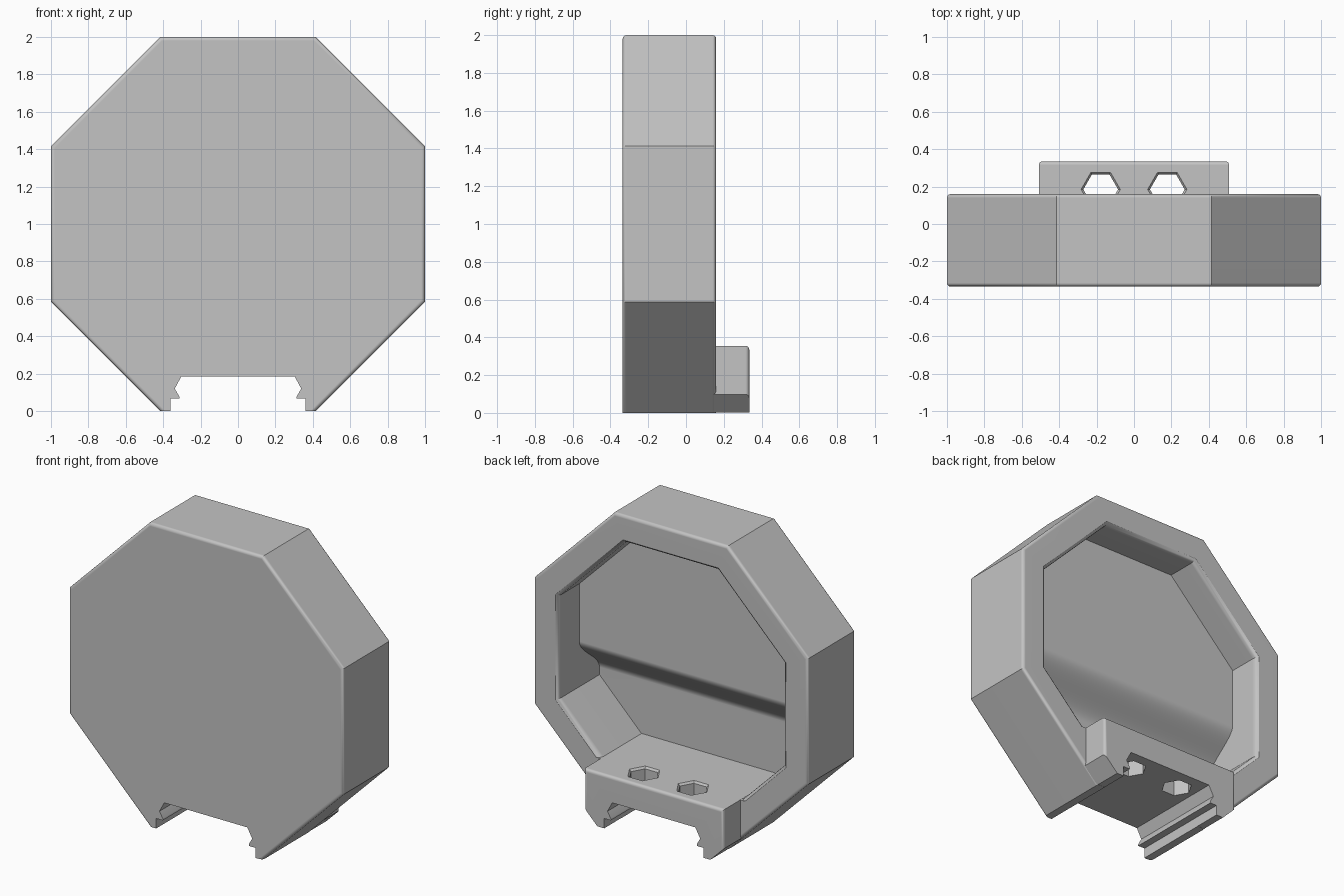
import bpy
import bmesh
import math
from mathutils import Vector

cube = bpy.data.objects.get("Cube")
if cube:
    bpy.data.objects.remove(cube, do_unlink=True)

grey = bpy.data.materials.new("plain_grey")
grey.use_nodes = True
colour = (0.55, 0.55, 0.55, 1)
grey.diffuse_color = colour
grey.node_tree.nodes["Principled BSDF"].inputs["Base Color"].default_value = colour


def loft(name, sections, bevel=0, pick=None):
    """Closed solid through matching rings of points, with chosen edges rounded."""
    bm = bmesh.new()
    rings = [[bm.verts.new(p) for p in s] for s in sections]
    n = len(rings[0])
    for a, b in zip(rings, rings[1:]):
        for i in range(n):
            j = (i + 1) % n
            bm.faces.new((a[i], a[j], b[j], b[i]))
    bm.faces.new(rings[0])
    bm.faces.new(rings[-1])
    bmesh.ops.recalc_face_normals(bm, faces=bm.faces)
    if bevel:
        edges = [e for e in bm.edges if pick(*[v.co for v in e.verts])]
        bmesh.ops.bevel(bm, geom=edges, offset=bevel, segments=4,
                        profile=0.5, affect='EDGES')
    mesh = bpy.data.meshes.new(name)
    bm.to_mesh(mesh)
    bm.free()
    mesh.materials.append(grey)
    obj = bpy.data.objects.new(name, mesh)
    bpy.context.collection.objects.link(obj)
    return obj


def combine(target, tool, operation):
    """Apply an exact boolean and discard the tool."""
    mod = target.modifiers.new("cut", 'BOOLEAN')
    mod.operation = operation
    mod.solver = 'EXACT'
    mod.object = tool
    bpy.context.view_layer.objects.active = target
    bpy.ops.object.modifier_apply(modifier=mod.name)
    bpy.data.objects.remove(tool, do_unlink=True)


def octagon(apothem, y):
    r = apothem / math.cos(math.pi / 8)
    angles = [math.pi / 8 + k * math.pi / 4 for k in range(8)]
    return [Vector((r * math.cos(a), y, 1 + r * math.sin(a))) for a in angles]


def along_y(points, y):
    return [Vector((x, y, z)) for x, z in points]


def mirrored(points):
    return points + [(-x, z) for x, z in reversed(points)]


# Octagonal housing with rounded front and back rims
FRONT, BACK, END = -0.335, 0.16, 0.335
housing = loft("octagonal_housing", [octagon(1, FRONT), octagon(1, BACK)], 0.02,
               lambda a, b: abs(a.y - b.y) < 0.01 and max(a.z, b.z) > 0.01)

# Recess opening to the back, with a flared lip
lip = [(0.82, -0.5), (0.82, 0.125), (0.823, 0.14), (0.829, 0.152),
       (0.84, BACK), (0.84, 0.5)]
recess = loft("recess_cutter", [octagon(a, y) for a, y in lip])

# Recess floor: shallow above, sweeping smoothly to a deeper pocket below
SHELF, DEEP, LOW, HIGH = -0.06, -0.27, 0.71, 0.96
side = [(0.6, 0.354), (DEEP, 0.354)]
for k in range(17):
    t = k / 16
    s = t * t * (3 - 2 * t)
    side.append((DEEP + (SHELF - DEEP) * s, LOW + (HIGH - LOW) * t))
side += [(SHELF, 2.2), (0.6, 2.2)]
sweep = loft("recess_floor", [[Vector((x, y, z)) for y, z in side] for x in (-1.2, 1.2)])
combine(recess, sweep, 'INTERSECT')
combine(housing, recess, 'DIFFERENCE')

# Mounting block running from the pocket out past the back
outline = mirrored([(0.412, 0.001), (0.509, 0.098), (0.509, 0.355)])
block = loft("mounting_block", [along_y(outline, DEEP - 0.02), along_y(outline, END)], 0.02,
             lambda a, b: min(a.y, b.y) > 0.3 and min(a.z, b.z) > 0.05)
combine(housing, block, 'UNION')

# Rail slot through the whole depth of the foot
slot = mirrored([(0.362, -0.1), (0.362, 0.066), (0.314, 0.066), (0.314, 0.078),
                 (0.338, 0.12), (0.303, 0.185)])
combine(housing, loft("slot_cutter", [along_y(slot, -0.6), along_y(slot, 0.6)]), 'DIFFERENCE')

# Two hexagonal holes with chamfered rims
for x in (-0.178, 0.178):
    rings = []
    for r, z in [(0.093, 0.1), (0.093, 0.342), (0.105, 0.355), (0.105, 0.45)]:
        rings.append([Vector((x + r * math.cos(k * math.pi / 3),
                              0.185 + r * math.sin(k * math.pi / 3), z)) for k in range(6)])
    combine(housing, loft("hole_cutter", rings), 'DIFFERENCE')

# Smooth rounded edges, keep the corners crisp
bpy.ops.object.select_all(action='DESELECT')
housing.select_set(True)
bpy.context.view_layer.objects.active = housing
bpy.ops.object.shade_smooth_by_angle(angle=math.radians(30))
weighted = housing.modifiers.new("clean_shading", 'WEIGHTED_NORMAL')
weighted.keep_sharp = True
